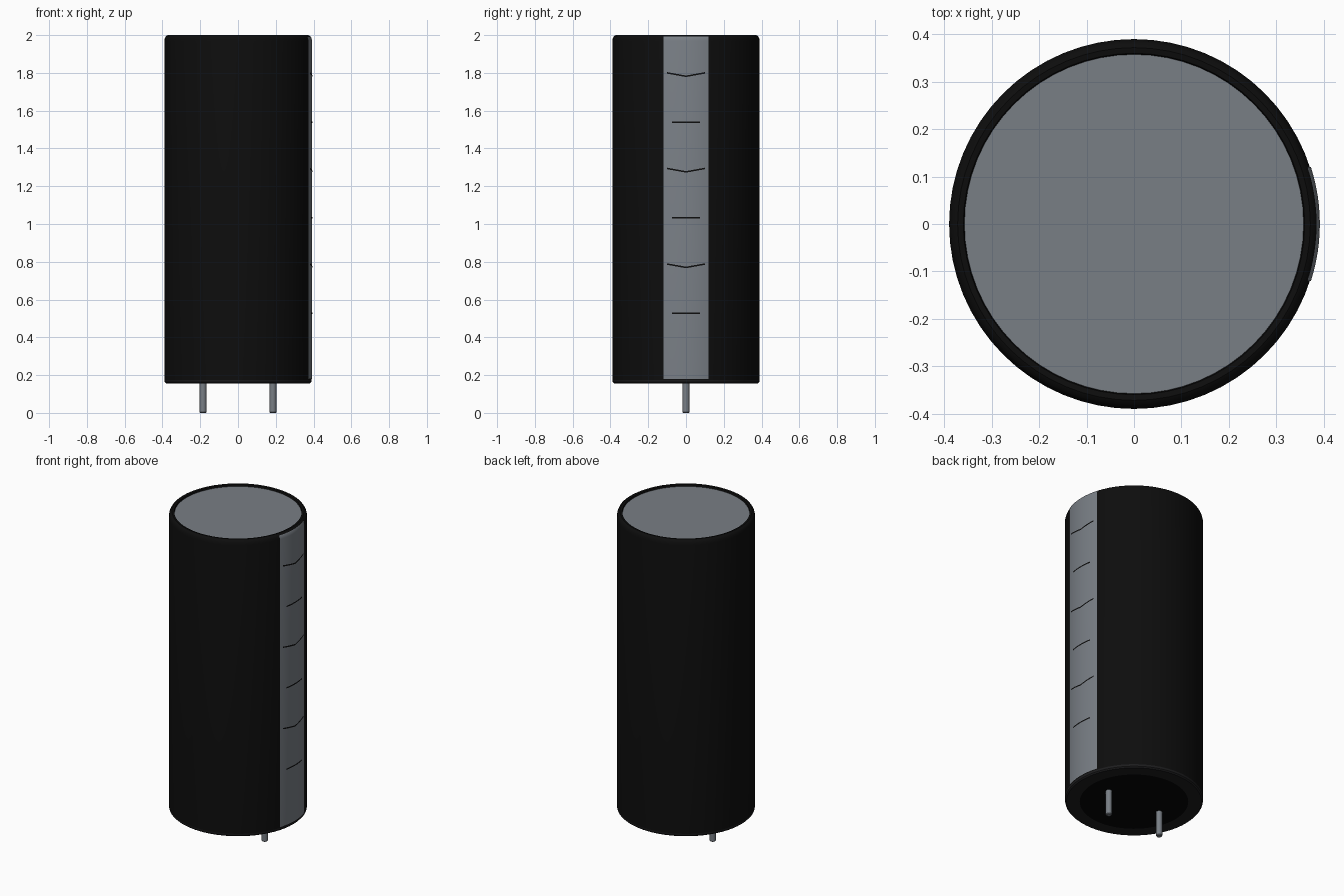
import bpy, bmesh, math

cube = bpy.data.objects.get("Cube")
if cube:
    bpy.data.objects.remove(cube, do_unlink=True)

R = 0.39
SEGMENTS = 64


def material(name, colour):
    m = bpy.data.materials.new(name)
    m.use_nodes = True
    m.diffuse_color = (*colour, 1)
    m.node_tree.nodes["Principled BSDF"].inputs["Base Color"].default_value = (*colour, 1)
    return m


black = material("sleeve black", (0.004, 0.004, 0.004))
charcoal = material("base lip charcoal", (0.012, 0.012, 0.013))
plug_black = material("plug black", (0.0015, 0.0015, 0.0015))
grey = material("aluminium grey", (0.19, 0.21, 0.235))


def finish(name, bm, mat):
    bmesh.ops.recalc_face_normals(bm, faces=bm.faces)
    mesh = bpy.data.meshes.new(name)
    bm.to_mesh(mesh)
    bm.free()
    mesh.materials.append(mat)
    obj = bpy.data.objects.new(name, mesh)
    bpy.context.collection.objects.link(obj)
    bpy.ops.object.select_all(action='DESELECT')
    obj.select_set(True)
    bpy.context.view_layer.objects.active = obj
    bpy.ops.object.shade_smooth_by_angle(angle=math.radians(35))
    return obj


def lathe(name, profile, mat, x=0, sides=SEGMENTS):
    """Spin (radius, z) points about a vertical axis; radius 0 closes an end."""
    bm = bmesh.new()
    verts = [bm.verts.new((r, 0, z)) for r, z in profile]
    edges = [bm.edges.new(pair) for pair in zip(verts, verts[1:])]
    bmesh.ops.spin(bm, geom=verts + edges, cent=(0, 0, 0), axis=(0, 0, 1),
                   angle=math.tau, steps=sides)
    bmesh.ops.remove_doubles(bm, verts=bm.verts, dist=1e-5)
    bmesh.ops.translate(bm, verts=bm.verts, vec=(x, 0, 0))
    return finish(name, bm, mat)


def wrapped_plate(name, half_width, rows, mat, steps=12):
    """Strip on the +x side; each row is (radius, function of y giving z)."""
    bm = bmesh.new()
    grid = []
    for radius, height in rows:
        row = []
        for i in range(steps + 1):
            y = half_width * (2 * i / steps - 1)
            row.append(bm.verts.new((math.sqrt(radius ** 2 - y ** 2), y, height(y))))
        grid.append(row)
    for low, high in zip(grid, grid[1:]):
        for i in range(steps):
            bm.faces.new((low[i], low[i + 1], high[i + 1], high[i]))
    obj = finish(name, bm, mat)
    if obj.data.polygons[0].normal.x < 0:
        obj.data.flip_normals()
    return obj


# Outer sleeve with rounded shoulders, and the can top inside its rim
shoulder = [(R, 1.97), (R - 0.003, 1.985), (R - 0.009, 1.995), (R - 0.018, 2.0)]
lathe("sleeve", [(R, 0.175)] + shoulder + [(0.36, 1.998), (0.357, 1.985)], black)
lathe("can_top", [(0.358, 1.988), (0, 1.988)], grey)

# Folded lip under the sleeve, and the seal between the pins
lathe("base_lip", [(R, 0.175), (R - 0.002, 0.163), (R - 0.009, 0.156), (0.306, 0.156)], charcoal)
lathe("base_seal", [(0.306, 0.156), (0, 0.156)], plug_black)

# Polarity stripe following the shoulder
stripe_rows = [(0.18, R), (1.97, R), (1.985, R - 0.003), (1.992, R - 0.007)]
wrapped_plate("polarity_stripe", 0.12,
              [(r + 0.002, lambda y, z=z: z) for z, r in stripe_rows], grey)

# Alternating chevrons and dashes on the stripe
for n in range(3):
    z = 0.77 + n * 0.506
    for name, width, base, slope in (("chevron", 0.1, z, 0.18), ("dash", 0.075, z - 0.243, 0)):
        wrapped_plate(f"{name}_mark_{n + 1}", width,
                      [(R + 0.0035, lambda y, d=d, b=base, s=slope: b + s * abs(y) + d)
                       for d in (-0.004, 0.004)], black)

# Two lead pins
for side, x in (("left", 0.185), ("right", -0.185)):
    lathe(f"{side}_pin", [(0, 0), (0.015, 0), (0.018, 0.004), (0.018, 0.16)], grey, x, 16)
